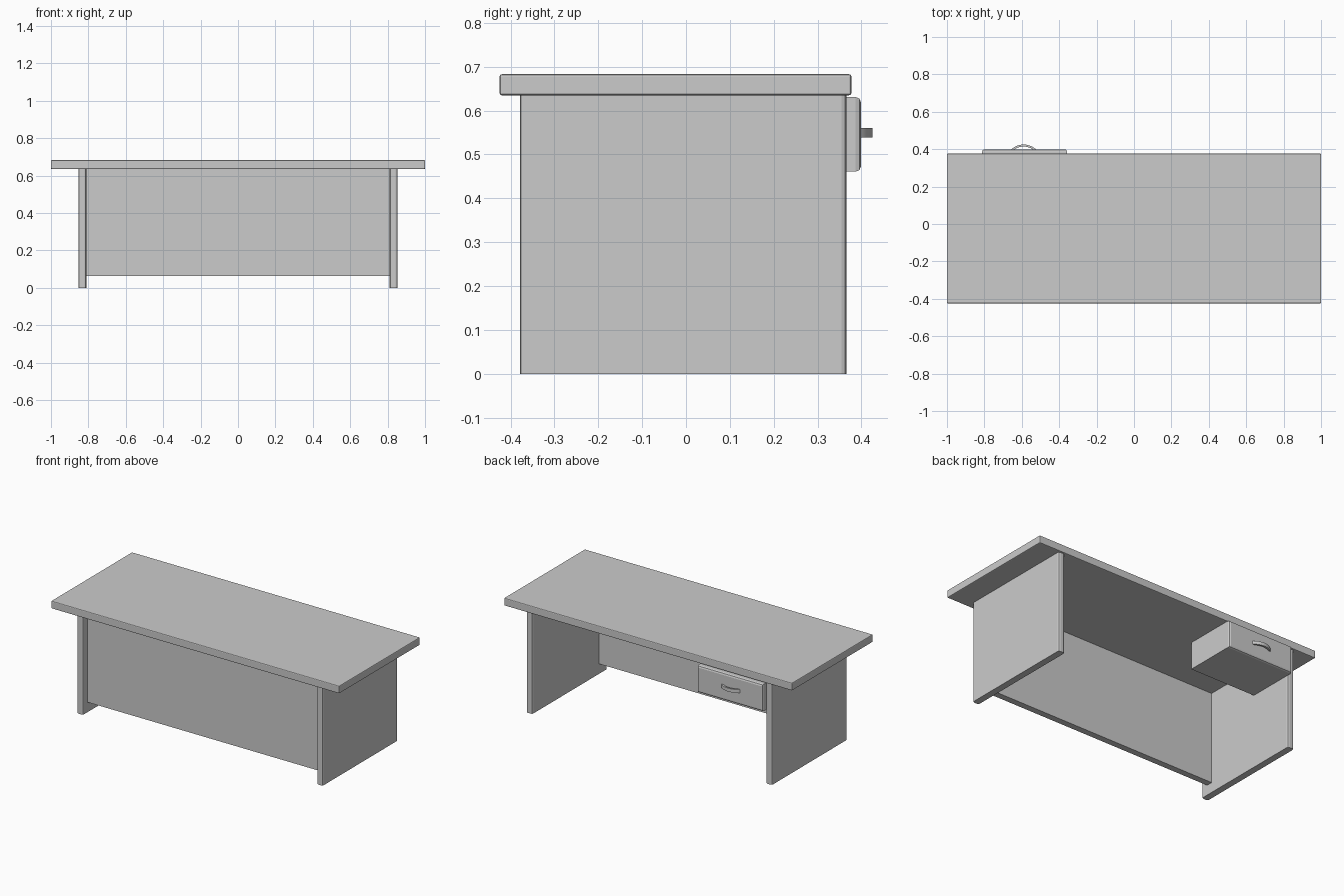
import bpy, bmesh, math

if "Cube" in bpy.data.objects:
    bpy.data.objects.remove(bpy.data.objects["Cube"])


def box(name, lo, hi, bevel=0.0, segments=2, keep=None):
    """Box between two corners; bevels the edges accepted by keep(edge)."""
    bm = bmesh.new()
    bmesh.ops.create_cube(bm, size=1)
    for v in bm.verts:
        v.co = [(a + b) / 2 + c * (b - a) for a, b, c in zip(lo, hi, v.co)]
    if bevel:
        edges = [e for e in bm.edges if keep is None or keep(e)]
        bmesh.ops.bevel(bm, geom=edges, offset=bevel, segments=segments,
                        profile=0.5, affect='EDGES')
    return finish(name, bm)


def finish(name, bm):
    bmesh.ops.recalc_face_normals(bm, faces=bm.faces)
    mesh = bpy.data.meshes.new(name)
    bm.to_mesh(mesh)
    bm.free()
    obj = bpy.data.objects.new(name, mesh)
    bpy.context.collection.objects.link(obj)
    return obj


def is_vertical(e):
    return abs(e.verts[0].co.z - e.verts[1].co.z) > 0.1


# Table top
box("table_top", (-1, -0.425, 0.635), (1, 0.377, 0.683), 0.005)

# Side panels with rounded upright edges
for side, x in (("left", -0.832), ("right", 0.832)):
    box(side + "_side_panel", (x - 0.021, -0.379, 0), (x + 0.021, 0.366, 0.636),
        0.011, 2, is_vertical)

# Panel across the front, set back from the side panels' edges
box("front_panel", (-0.814, -0.335, 0.063), (0.814, -0.295, 0.636))

# Drawer with softened front face
box("drawer", (-0.812, 0.07, 0.461), (-0.357, 0.399, 0.631), 0.012, 2,
    lambda e: all(v.co.y > 0.3 for v in e.verts))

# Bowed drawer handle: an arc-shaped strip, swept at constant height
half, sag, thick, steps = 0.07, 0.03, 0.011, 16
radius = (half ** 2 + sag ** 2) / (2 * sag)
span = math.asin(half / radius)
bm = bmesh.new()
rings = []
for i in range(steps + 1):
    a = -span + 2 * span * i / steps
    ring = []
    for r, z in ((radius, 0.539), (radius, 0.56),
                 (radius - thick, 0.56), (radius - thick, 0.539)):
        ring.append(bm.verts.new((-0.59 + r * math.sin(a),
                                  0.425 - radius + r * math.cos(a), z)))
    rings.append(ring)
for p, q in zip(rings, rings[1:]):
    for k in range(4):
        n = (k + 1) % 4
        bm.faces.new((p[k], p[n], q[n], q[k]))
bm.faces.new(rings[0])
bm.faces.new(rings[-1])
handle = finish("drawer_handle", bm)

# Smooth the curved strip, keeping its edges crisp
bpy.context.view_layer.objects.active = handle
handle.select_set(True)
bpy.ops.object.shade_smooth_by_angle(angle=math.radians(30))
